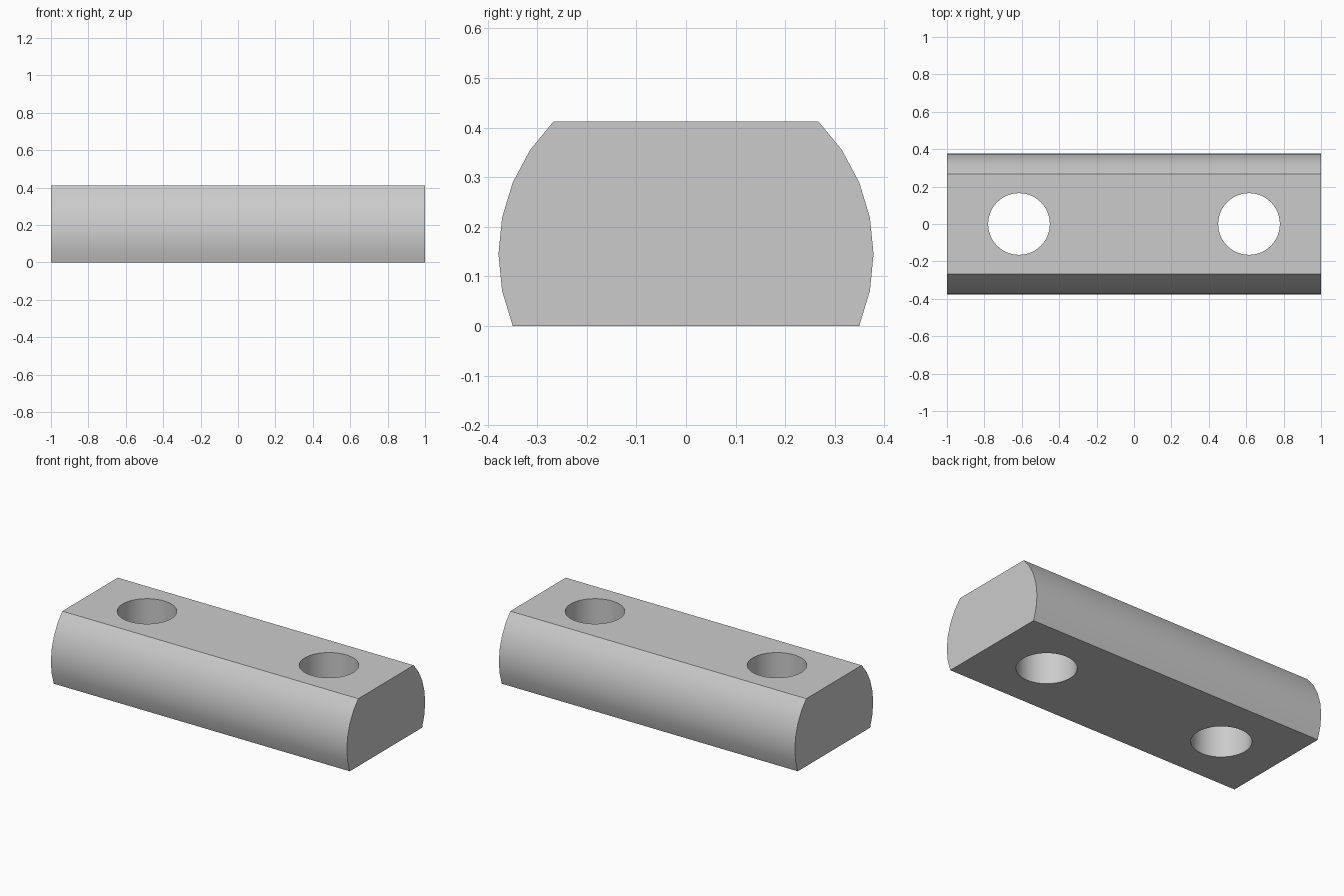
import bpy, bmesh
from math import cos, sin, radians

cube = bpy.data.objects.get("Cube")
if cube:
    bpy.data.objects.remove(cube, do_unlink=True)

RADIUS = 0.378                        # round sides share one circle
CENTRE_Z = RADIUS * sin(radians(22.5))
HOLE_X, HOLE_RADIUS = 0.615, 0.165

grey = bpy.data.materials.new("plain grey")
grey.use_nodes = True
colour = (0.6, 0.6, 0.6, 1)
grey.diffuse_color = colour
grey.node_tree.nodes["Principled BSDF"].inputs["Base Color"].default_value = colour

# Bar: a circle with flat top and bottom, extruded along x
angles = [radians(-22.5 + 11.25 * i) for i in range(7)]
right = [(RADIUS * cos(a), CENTRE_Z + RADIUS * sin(a)) for a in angles]
profile = right + [(-y, z) for y, z in reversed(right)]

bm = bmesh.new()
end = bm.faces.new([bm.verts.new((-1, y, z)) for y, z in profile])
ext = bmesh.ops.extrude_face_region(bm, geom=[end])
bmesh.ops.translate(bm, vec=(2, 0, 0),
                    verts=[v for v in ext["geom"] if isinstance(v, bmesh.types.BMVert)])
bmesh.ops.recalc_face_normals(bm, faces=bm.faces)
mesh = bpy.data.meshes.new("bar")
bm.to_mesh(mesh)
bm.free()
mesh.materials.append(grey)
bar = bpy.data.objects.new("bar", mesh)
bpy.context.collection.objects.link(bar)

# Two through holes
for side in (-1, 1):
    bpy.ops.mesh.primitive_cylinder_add(vertices=48, radius=HOLE_RADIUS, depth=1,
                                        location=(side * HOLE_X, 0, 0.2))
    cutter = bpy.context.object
    cutter.name = "hole_cutter"
    cutter.hide_render = True
    cutter.data.materials.append(grey)
    cut = bar.modifiers.new("hole", "BOOLEAN")
    cut.operation = "DIFFERENCE"
    cut.solver = "EXACT"
    cut.object = cutter
    with bpy.context.temp_override(object=bar, active_object=bar, selected_objects=[bar]):
        bpy.ops.object.modifier_apply(modifier=cut.name)
    bpy.data.objects.remove(cutter, do_unlink=True)

# Smooth round sides and bores, crisp rims
bpy.ops.object.select_all(action="DESELECT")
bar.select_set(True)
bpy.context.view_layer.objects.active = bar
bpy.ops.object.shade_smooth_by_angle(angle=radians(30))
